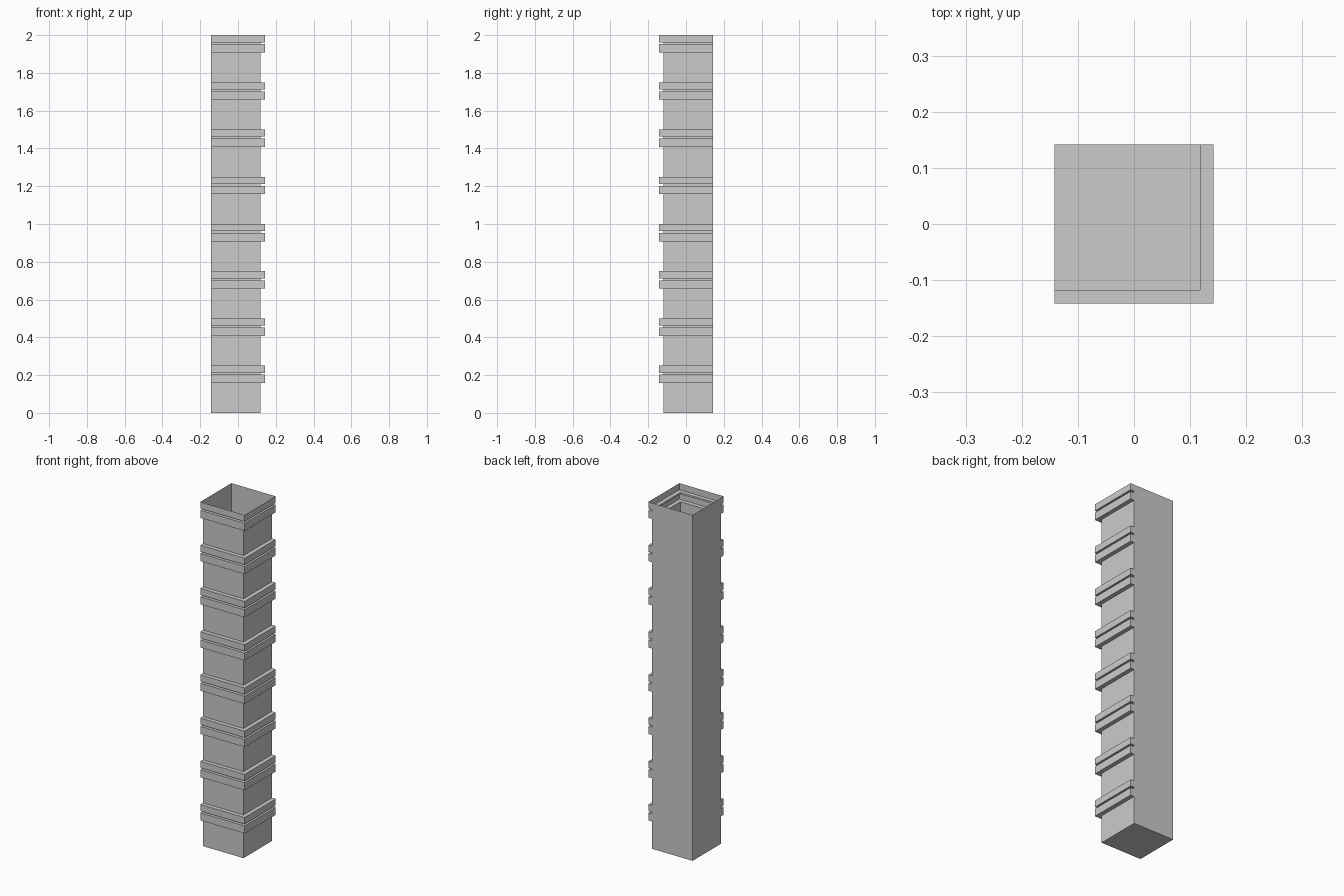
import bpy, bmesh

if "Cube" in bpy.data.objects:
    bpy.data.objects.remove(bpy.data.objects["Cube"])

BACK = 0.142    # flat back and left walls, also how far the bands stick out
WALL = 0.118    # recessed front and right walls
STEP = 0.25     # spacing of the paired bands

# Vertical profile of the front/right walls: (reach, height)
profile = [(WALL, 0.0)]
for i in range(1, 9):
    z = i * STEP
    for low, high in ((z - 0.092, z - 0.048), (z - 0.038, z)):
        profile += [(WALL, low), (BACK, low), (BACK, high), (WALL, high)]
profile.pop()   # the top stays open, with no ledge at the rim

# Thin open-topped shell, skinned from square rings
bm = bmesh.new()
rings = [[bm.verts.new(p) for p in ((-BACK, -r, z), (r, -r, z), (r, BACK, z), (-BACK, BACK, z))]
         for r, z in profile]
bm.faces.new(rings[0][::-1])
for (a, b), (p, q) in zip(zip(rings, rings[1:]), zip(profile, profile[1:])):
    flat_step = p[1] == q[1]
    # Ledges only exist on the front and right sides
    if flat_step:
        bm.faces.new((a[0], a[1], b[1], b[0]))
        bm.faces.new((a[1], a[2], b[2], b[1]))
    else:
        for k in range(4):
            n = (k + 1) % 4
            bm.faces.new((a[k], a[n], b[n], b[k]))
    # Back and left wall slivers close the sides of each protruding band
bmesh.ops.remove_doubles(bm, verts=bm.verts, dist=1e-5)

mesh = bpy.data.meshes.new("banded_column")
bm.to_mesh(mesh)
bm.free()
column = bpy.data.objects.new("banded_column", mesh)
bpy.context.collection.objects.link(column)
